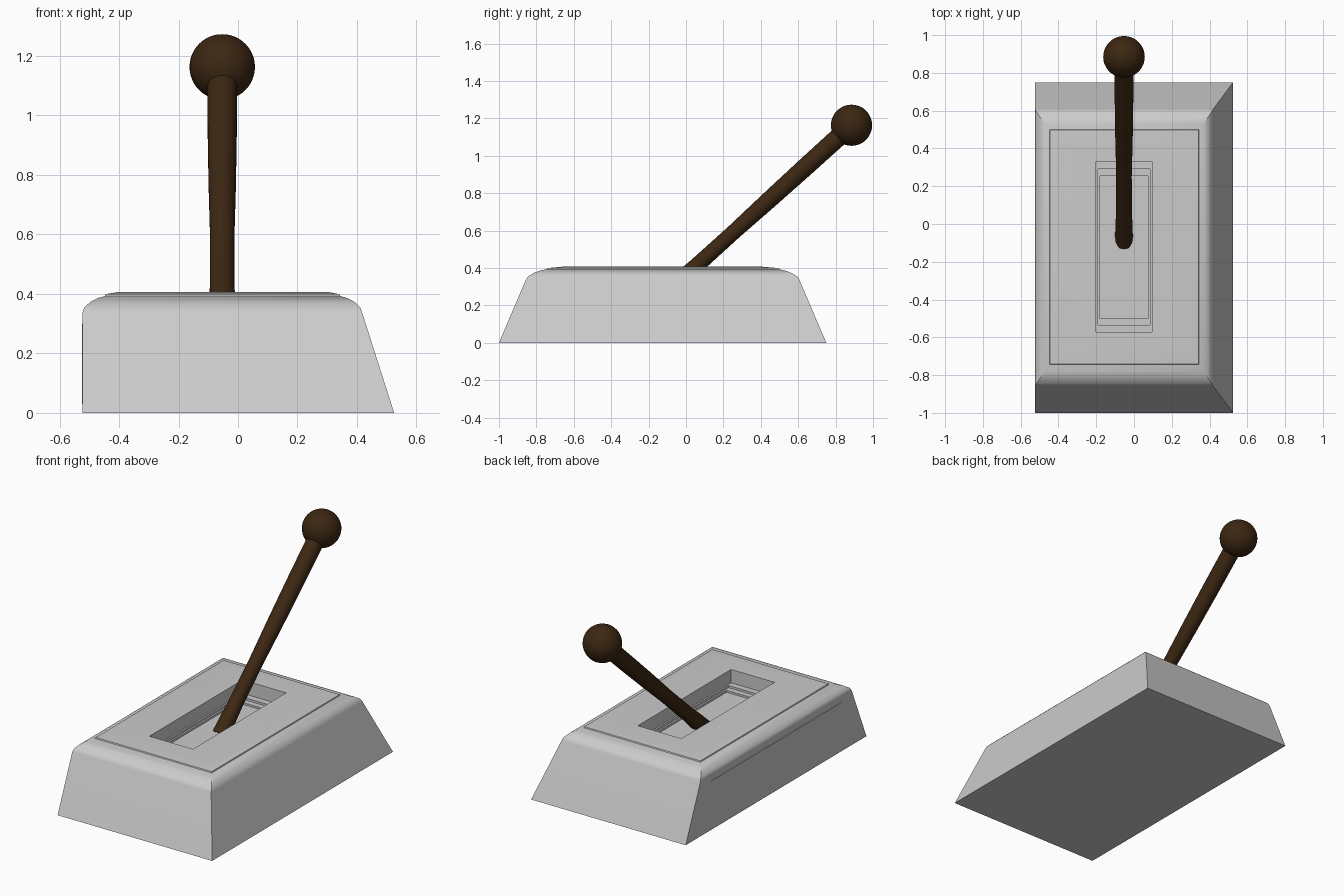
import bpy, bmesh, math
from mathutils import Vector

if "Cube" in bpy.data.objects:
    bpy.data.objects.remove(bpy.data.objects["Cube"])


def material(name, rgb):
    m = bpy.data.materials.new(name)
    m.diffuse_color = (*rgb, 1)
    m.use_nodes = True
    m.node_tree.nodes["Principled BSDF"].inputs["Base Color"].default_value = m.diffuse_color
    return m


GREY = material("light_grey", (0.6, 0.6, 0.6))
BROWN = material("dark_brown", (0.045, 0.02, 0.006))


def finish(bm, name, mat, angle=30):
    bmesh.ops.recalc_face_normals(bm, faces=bm.faces)
    me = bpy.data.meshes.new(name)
    bm.to_mesh(me)
    bm.free()
    me.materials.append(mat)
    ob = bpy.data.objects.new(name, me)
    bpy.context.collection.objects.link(ob)
    bpy.ops.object.select_all(action='DESELECT')
    ob.select_set(True)
    bpy.context.view_layer.objects.active = ob
    bpy.ops.object.shade_smooth_by_angle(angle=math.radians(angle))
    return ob


def loft(rings):
    """Skin a list of equal-length point rings and cap both ends."""
    bm = bmesh.new()
    loops = [[bm.verts.new(p) for p in r] for r in rings]
    for a, b in zip(loops, loops[1:]):
        n = len(a)
        for i in range(n):
            j = (i + 1) % n
            bm.faces.new((a[i], a[j], b[j], b[i]))
    bm.faces.new(loops[0][::-1])
    bm.faces.new(loops[-1])
    return bm


def rect(x0, x1, y0, y1, z):
    return [(x0, y0, z), (x1, y0, z), (x1, y1, z), (x0, y1, z)]


# Housing: one side upright, three sloping, rounded shoulder, stepped slot in the top
housing = [
    (-0.523, 0.525, -1.0, 0.75, 0.0),
    (-0.523, 0.418, -0.857, 0.607, 0.335),
    (-0.517, 0.412, -0.845, 0.595, 0.354),
    (-0.497, 0.392, -0.815, 0.565, 0.373),
    (-0.472, 0.367, -0.78, 0.53, 0.386),
    (-0.447, 0.343, -0.745, 0.50, 0.393),
    (-0.445, 0.341, -0.742, 0.497, 0.399),   # fine step around the top plate
    (-0.40, 0.30, -0.66, 0.405, 0.407),
    (-0.20, 0.095, -0.572, 0.33, 0.407),     # slot opening
    (-0.20, 0.095, -0.572, 0.33, 0.325),
    (-0.19, 0.085, -0.535, 0.29, 0.325),     # slot ledges
    (-0.19, 0.085, -0.535, 0.29, 0.312),
    (-0.18, 0.075, -0.50, 0.255, 0.312),
    (-0.18, 0.075, -0.50, 0.255, 0.30),
]
body = finish(loft([rect(*r) for r in housing]), "housing", GREY)
body.modifiers.new("even_shading", 'WEIGHTED_NORMAL').keep_sharp = True

# Thin access panel on the upright side
panel = [[(x, -0.756, 0.03), (x, 0.507, 0.03), (x, 0.507, 0.30), (x, -0.756, 0.30)]
         for x in (-0.521, -0.525)]
finish(loft(panel), "side_panel", GREY)

# Lever shaft: round, slightly waisted, leaning to the back
knob_centre = Vector((-0.053, 0.885, 1.163))
foot = Vector((-0.053, -0.10, 0.27))
axis = (knob_centre - foot).normalized()
side = Vector((1, 0, 0))
up = axis.cross(side)
profile = [(0.0, 0.047), (0.08, 0.046), (0.16, 0.042), (0.36, 0.041),
           (0.55, 0.046), (0.75, 0.049), (0.94, 0.05)]
rings = []
for t, r in profile:
    c = foot.lerp(knob_centre, t)
    rings.append([c + r * (side * math.cos(a) + up * math.sin(a))
                  for a in (math.tau * i / 32 for i in range(32))])
finish(loft(rings), "lever_shaft", BROWN)

# Lever knob
bm = bmesh.new()
bmesh.ops.create_uvsphere(bm, u_segments=40, v_segments=24, radius=0.11)
bmesh.ops.translate(bm, verts=bm.verts, vec=knob_centre)
finish(bm, "lever_knob", BROWN)
